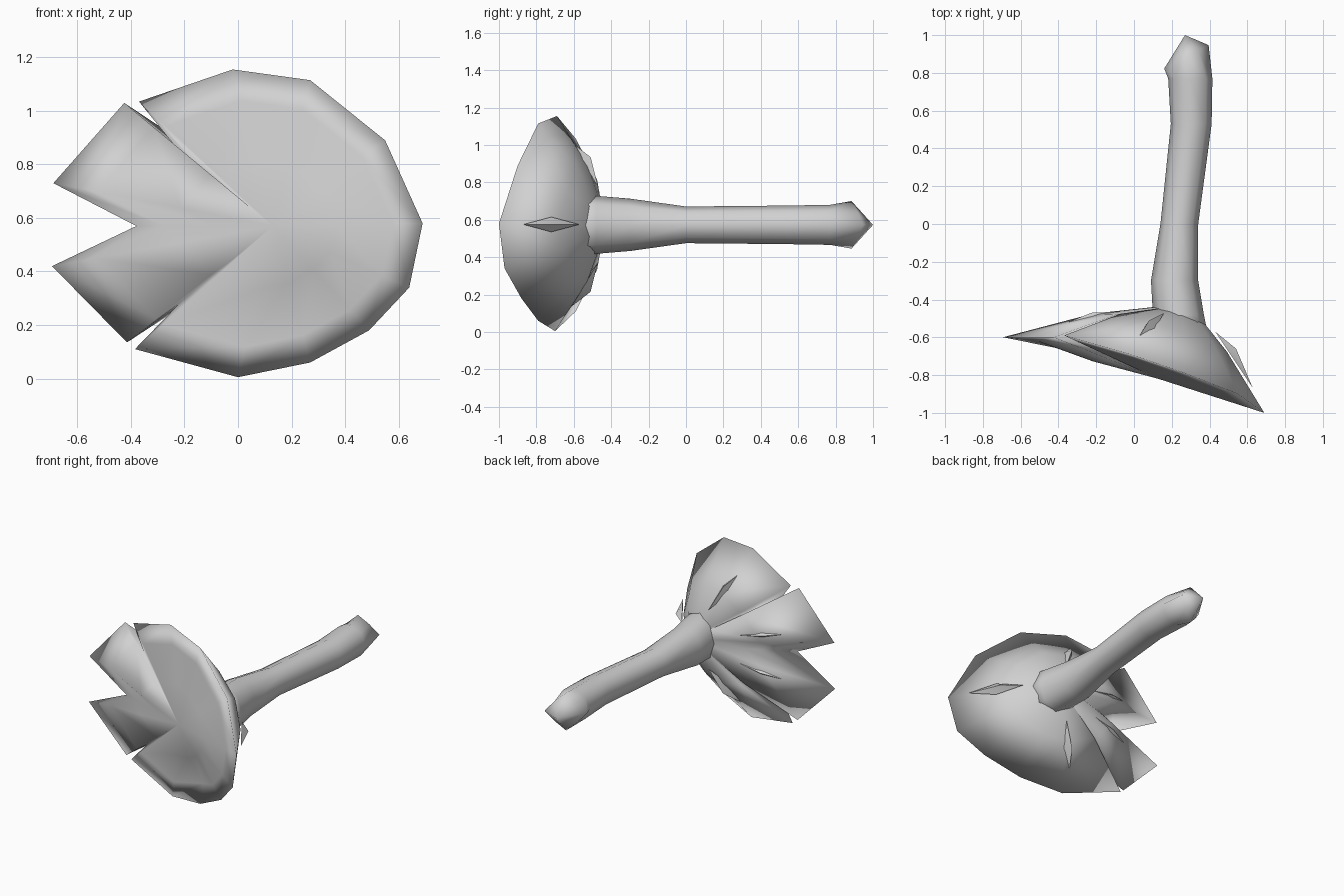
import bpy, bmesh, math
from mathutils import Vector

if "Cube" in bpy.data.objects:
    bpy.data.objects.remove(bpy.data.objects["Cube"])

grey = bpy.data.materials.new("light_grey")
grey.diffuse_color = (0.64, 0.64, 0.64, 1)
grey.use_nodes = True
grey.node_tree.nodes["Principled BSDF"].inputs["Base Color"].default_value = grey.diffuse_color


def finish(name, bm, angle):
    """Turn a bmesh into a smooth shaded object."""
    bmesh.ops.recalc_face_normals(bm, faces=bm.faces)
    me = bpy.data.meshes.new(name)
    bm.to_mesh(me)
    bm.free()
    me.materials.append(grey)
    ob = bpy.data.objects.new(name, me)
    bpy.context.collection.objects.link(ob)
    bpy.ops.object.select_all(action='DESELECT')
    ob.select_set(True)
    bpy.context.view_layer.objects.active = ob
    bpy.ops.object.shade_smooth_by_angle(angle=math.radians(angle))
    return ob


def bridge(bm, a, b):
    n = len(a)
    for i in range(n):
        bm.faces.new((a[i], a[(i + 1) % n], b[(i + 1) % n], b[i]))


# Flower head: rim points (x, y, z, kind); n = notch, t = petal tip, f = folded petal
RIM = [(.69, -1.0, .58, ''), (.55, -.90, .89, ''), (.27, -.79, 1.115, ''),
       (-.02, -.69, 1.155, ''), (-.37, -.59, 1.035, ''), (-.22, -.66, .85, 'n'),
       (-.425, -.60, 1.03, ''), (-.69, -.60, .73, 't'), (-.38, -.65, .57, 'n'),
       (-.695, -.60, .42, 't'), (-.415, -.60, .135, ''), (-.22, -.66, .28, 'n'),
       (-.385, -.59, .11, ''), (0, -.70, .005, ''), (.27, -.79, .06, 'f'),
       (.49, -.88, .18, ''), (.64, -.97, .34, '')]
center = Vector((.13, -.82, .57))

bm = bmesh.new()
rings = [[] for _ in range(5)]
for x, y, z, kind in RIM:
    rim = Vector((x, y, z))
    a = math.atan2(z - .575, x - .15)
    base = Vector((.23 + .13 * math.cos(a), -.475 - .035 * math.cos(a), .575 + .14 * math.sin(a)))
    # back of the petals
    rings[0].append(bm.verts.new(base))
    mid = base.lerp(rim, .4)
    mid.y += .03
    rings[1].append(bm.verts.new(mid))
    rings[2].append(bm.verts.new(rim))
    # front of the petals, with folds near some of the tips
    outer = center.lerp(rim, .8)
    outer.y += {'t': .03, 'f': .08}.get(kind, 0)
    rings[3].append(bm.verts.new(outer))
    rings[4].append(bm.verts.new(center.lerp(rim, .42)))
for a, b in zip(rings, rings[1:]):
    bridge(bm, a, b)
tip = bm.verts.new(center)
n = len(RIM)
for i in range(n):
    bm.faces.new((rings[4][i], rings[4][(i + 1) % n], tip))
bm.faces.new(rings[0])
finish("flower_head", bm, 180)

# Stem: rings of (y, centre x, half width, half height)
STEM = [(-.58, .25, .14, .16), (-.48, .235, .135, .155), (-.30, .215, .125, .14),
        (0, .24, .10, .098), (.53, .303, .108, .103), (.77, .298, .117, .107),
        (.885, .2775, .1175, .127)]
bm = bmesh.new()
prev = None
for y, cx, w, h in STEM:
    ring = []
    for i in range(8):
        a = i * math.pi / 4
        last = y > .8
        skew = .062 * math.cos(a) if last else 0
        k = .75 if last and i % 2 else 1      # the end narrows to a diamond
        ring.append(bm.verts.new((cx + k * w * math.cos(a), y + k * skew, .573 + k * h * math.sin(a))))
    if prev:
        bridge(bm, prev, ring)
    else:
        bm.faces.new(ring)
    prev = ring
end = bm.verts.new((.27, 1.0, .573))
for i in range(8):
    bm.faces.new((prev[i], prev[(i + 1) % 8], end))
finish("stem", bm, 180)


# Slender raised folds lying on the back of the petals
def fold(name, p, q, side, lift):
    p, q, side = Vector(p), Vector(q), Vector(side)
    mid = p.lerp(q, .5)
    bm = bmesh.new()
    vs = [bm.verts.new(v) for v in (p, mid + side, q, mid - side)]
    t = bm.verts.new(mid + Vector(lift))
    for i in range(4):
        bm.faces.new((vs[i], vs[(i + 1) % 4], t))
    finish(name, bm, 40)


for s, label in ((1, "upper"), (-1, "lower")):
    fold(label + "_fold", (.16, -.47, .575 + s * .2), (.0, -.64, .575 + s * .46),
         (.03, 0, s * .015), (0, .045, s * .03))
    fold(label + "_left_fold", (.0, -.46, .575 + s * .08), (-.45, -.56, .575 + s * .17),
         (.01, 0, s * .03), (0, .04, 0))
fold("right_fold", (.43, -.57, .575), (.63, -.87, .575), (0, 0, .04), (.01, .06, 0))
